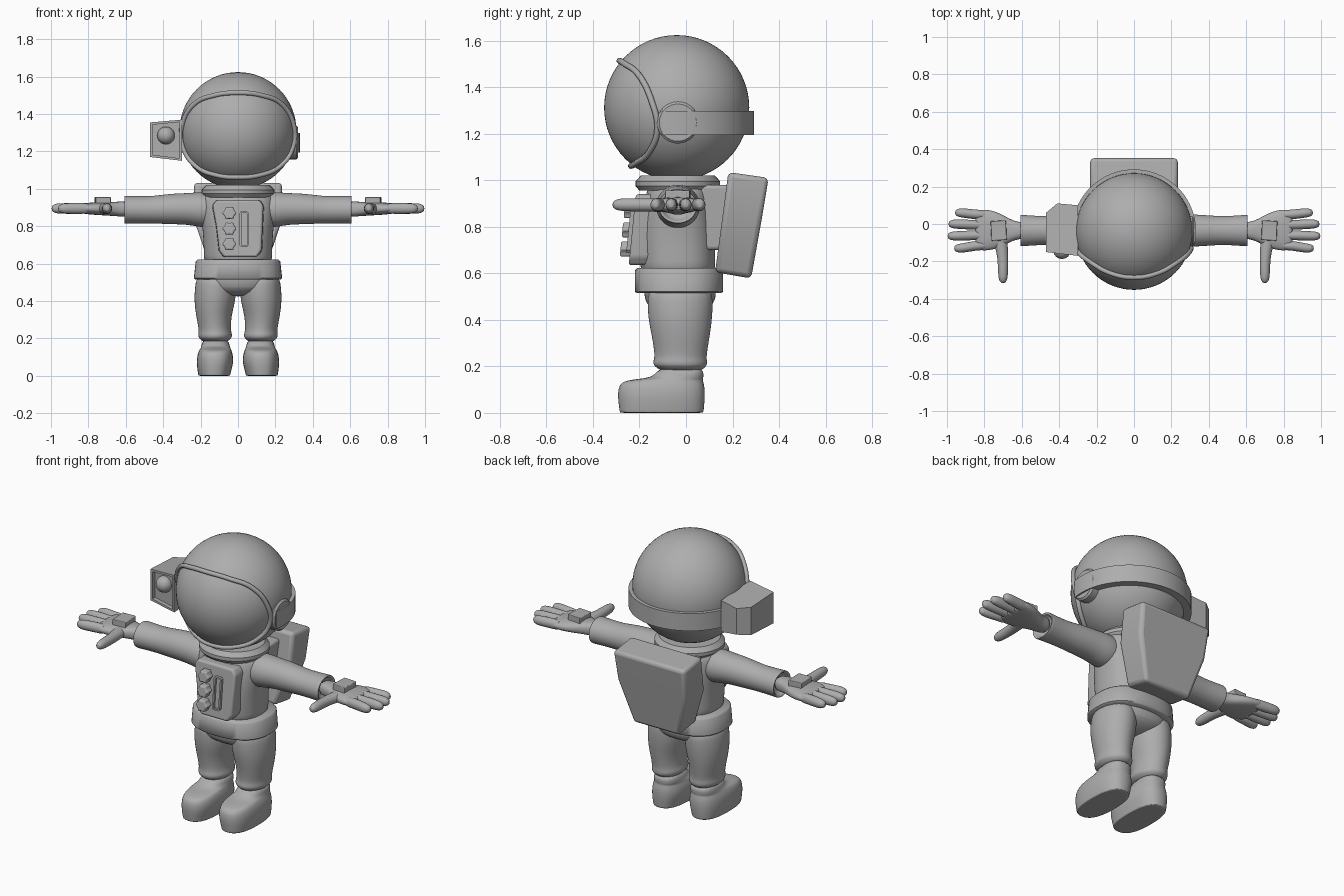
import bpy, bmesh, math
from mathutils import Vector

cube = bpy.data.objects.get("Cube")
if cube:
    bpy.data.objects.remove(cube, do_unlink=True)

grey = bpy.data.materials.new("suit_grey")
grey.use_nodes = True
grey.diffuse_color = (0.42, 0.42, 0.42, 1)
grey.node_tree.nodes["Principled BSDF"].inputs["Base Color"].default_value = grey.diffuse_color


def finish(name, bm, mirror=False, subsurf=0, bevel=0, angle=35):
    """Turn a bmesh into an object with material, modifiers and shading."""
    bmesh.ops.recalc_face_normals(bm, faces=bm.faces)
    mesh = bpy.data.meshes.new(name)
    bm.to_mesh(mesh)
    bm.free()
    mesh.materials.append(grey)
    ob = bpy.data.objects.new(name, mesh)
    bpy.context.collection.objects.link(ob)
    if bevel:
        mod = ob.modifiers.new("Bevel", "BEVEL")
        mod.width, mod.segments = bevel, 3
    if subsurf:
        mod = ob.modifiers.new("Subdivision", "SUBSURF")
        mod.levels = mod.render_levels = subsurf
    if mirror:
        ob.modifiers.new("Mirror", "MIRROR").use_mirror_merge = False
    bpy.ops.object.select_all(action="DESELECT")
    ob.select_set(True)
    bpy.context.view_layer.objects.active = ob
    bpy.ops.object.shade_smooth_by_angle(angle=math.radians(angle))
    return ob


def loft(name, axis, stations, sides=20, power=2.0, **kw):
    """Skin oval rings; a station is (position, centre a, centre b, radius a, radius b)."""
    bm = bmesh.new()
    rings = []
    for pos, ca, cb, ra, rb in stations:
        ring = []
        for i in range(sides):
            t = math.tau * i / sides
            c, s = math.cos(t), math.sin(t)
            a = ca + ra * math.copysign(abs(c) ** (2 / power), c)
            b = cb + rb * math.copysign(abs(s) ** (2 / power), s)
            co = {"X": (pos, a, b), "Y": (a, pos, b), "Z": (a, b, pos)}[axis]
            ring.append(bm.verts.new(co))
        rings.append(ring)
    for lo, hi in zip(rings, rings[1:]):
        for i in range(sides):
            j = (i + 1) % sides
            bm.faces.new((lo[i], lo[j], hi[j], hi[i]))
    bm.faces.new(rings[0])
    bm.faces.new(rings[-1])
    return finish(name, bm, **kw)


def solid(name, near, far, recess=None, **kw):
    """Join two matching polygons; recess = (rim width, depth) sinks the near face."""
    bm = bmesh.new()
    a = [bm.verts.new(p) for p in near]
    b = [bm.verts.new(p) for p in far]
    n = len(a)
    face = bm.faces.new(a)
    bm.faces.new(b[::-1])
    for i in range(n):
        j = (i + 1) % n
        bm.faces.new((a[i], b[i], b[j], a[j]))
    bmesh.ops.recalc_face_normals(bm, faces=bm.faces)
    if recess:
        bmesh.ops.inset_region(bm, faces=[face], thickness=recess[0])
        inner = bmesh.ops.extrude_discrete_faces(bm, faces=[face])["faces"][0]
        bmesh.ops.translate(bm, verts=inner.verts, vec=-inner.normal * recess[1])
    return finish(name, bm, **kw)


def ball(name, centre, radius, segments=48):
    bm = bmesh.new()
    bmesh.ops.create_uvsphere(bm, u_segments=segments, v_segments=segments // 2, radius=radius)
    bmesh.ops.translate(bm, verts=bm.verts, vec=centre)
    return finish(name, bm)


# Helmet with visor rim
HEAD = Vector((0, -0.04, 1.312))
ball("helmet", HEAD, 0.312, 64)
half = [(0, -.30, 1.525), (.13, -.275, 1.51), (.23, -.20, 1.45), (.29, -.145, 1.34),
        (.3, -.125, 1.22), (.24, -.165, 1.11), (.13, -.235, 1.045), (0, -.265, 1.025)]
loop = half + [(-x, y, z) for x, y, z in half[-2:0:-1]]
curve = bpy.data.curves.new("visor_rim", "CURVE")
curve.dimensions = "3D"
curve.bevel_depth, curve.bevel_resolution, curve.resolution_u = 0.013, 3, 8
spline = curve.splines.new("BEZIER")
spline.bezier_points.add(len(loop) - 1)
for pt, co in zip(spline.bezier_points, loop):
    pt.co = HEAD + (Vector(co) - HEAD).normalized() * 0.318
    pt.handle_left_type = pt.handle_right_type = "AUTO"
spline.use_cyclic_u = True
curve.materials.append(grey)
bpy.context.collection.objects.link(bpy.data.objects.new("visor_rim", curve))

# Band around the back of the helmet
bm = bmesh.new()
prev = None
for i in range(49):
    t = math.radians(-11 + 202 * i / 48)
    ring = [bm.verts.new((r * math.cos(t), -0.04 + r * math.sin(t), z))
            for r, z in ((.29, 1.195), (.332, 1.195), (.332, 1.298), (.29, 1.298))]
    if prev:
        for k in range(4):
            m = (k + 1) % 4
            bm.faces.new((prev[k], prev[m], ring[m], ring[k]))
    if i in (0, 48):
        bm.faces.new(ring)
    prev = ring
finish("helmet_band", bm)
loft("ear_disc", "X", [(.26, -.035, 1.248, .09, .09), (.312, -.035, 1.248, .09, .09),
                       (.322, -.035, 1.248, .08, .08)], sides=32)

# Camera box on the right side of the helmet
plan = [(-.30, -.17, 1.15, 1.37), (-.47, -.15, 1.17, 1.355), (-.47, .06, 1.18, 1.345),
        (-.41, .11, 1.185, 1.34), (-.30, .10, 1.17, 1.355)]
bm = bmesh.new()
low = [bm.verts.new((x, y, lo)) for x, y, lo, hi in plan]
high = [bm.verts.new((x, y, hi)) for x, y, lo, hi in plan]
sides = [bm.faces.new((low[i], low[i - 1], high[i - 1], high[i])) for i in range(5)]
bm.faces.new(low)
bm.faces.new(high)
bmesh.ops.recalc_face_normals(bm, faces=bm.faces)
front = sides[1]
bmesh.ops.inset_region(bm, faces=[front], thickness=0.018)
sunk = bmesh.ops.extrude_discrete_faces(bm, faces=[front])["faces"][0]
bmesh.ops.translate(bm, verts=sunk.verts, vec=(0, 0.025, 0))
finish("camera_box", bm)
ball("camera_lens", (-.385, -.14, 1.285), 0.047, 24)

# Torso, collar and belt
loft("torso", "Z", [(.58, 0, -.035, .18, .16), (.64, 0, -.035, .185, .163), (.75, 0, -.04, .187, .168),
                    (.85, 0, -.038, .2, .16), (.92, 0, -.033, .205, .147), (.965, 0, -.03, .195, .135),
                    (.99, 0, -.03, .15, .12)], power=2.4, subsurf=2)
loft("collar", "Z", [(.955, 0, -.035, .18, .165), (.975, 0, -.035, .195, .182), (.995, 0, -.035, .195, .182),
                     (1.02, 0, -.035, .17, .16)], sides=40)
loft("belt", "Z", [(.515, 0, -.03, .228, .182), (.522, 0, -.03, .236, .19), (.612, 0, -.03, .226, .19),
                   (.622, 0, -.03, .216, .18)], sides=48, power=2.4, angle=50)

# Chest panel with knobs and slider slot, leaning with the chest
def lean(x, z, out):
    return (x, -.245 - out + (z - .65) * .1, z)

outline = [(-.115, .94), (.115, .94), (.135, .91), (.125, .67), (.1, .635),
           (-.075, .635), (-.1, .67), (-.115, .8), (-.135, .91)]
solid("chest_panel", [lean(x, z, 0) for x, z in outline],
      [lean(x * 1.04, z, -.09) for x, z in outline], bevel=0.012)
for k, z0 in enumerate((.87, .787, .705)):
    star = []
    for i in range(12):
        r, t = (.04, .029)[i % 2], math.tau * i / 12
        star.append((-.046 + r * math.cos(t), z0 + r * math.sin(t)))
    solid(f"chest_knob_{k + 1}", [lean(x, z, .042) for x, z in star],
          [lean(x, z, -.02) for x, z in star], bevel=0.008)
slot = [(.015, .88), (.05, .88), (.058, .87), (.058, .70), (.05, .69), (.015, .69), (.008, .70), (.008, .87)]
solid("slider_slot", [lean(x, z, .016) for x, z in slot], [lean(x, z, -.02) for x, z in slot],
      recess=(.01, .014))

# Backpack: wide above, tapering below the bend
bm = bmesh.new()
rows = []
for w, yf, zf, yb, zb, wb in ((.235, .182, 1.035, .355, 1.01, .235), (.235, .155, .83, .325, .83, .225),
                              (.155, .125, .605, .28, .578, .15)):
    rows.append([bm.verts.new(p) for p in ((-w, yf, zf), (w, yf, zf), (wb, yb, zb), (-wb, yb, zb))])
for a, b in zip(rows, rows[1:]):
    for i in range(4):
        j = (i + 1) % 4
        bm.faces.new((a[i], a[j], b[j], b[i]))
bm.faces.new(rows[0])
bm.faces.new(rows[-1])
finish("backpack", bm, bevel=0.02)
mount = [(-.13, .70), (.13, .70), (.15, .98), (-.15, .98)]
solid("backpack_mount", [(x, .06, z) for x, z in mount], [(x, .19, z) for x, z in mount], bevel=0.015)

# Sleeves with open cuffs
loft("sleeve", "X", [(.10, -.035, .885, .09, .09), (.2, -.035, .888, .098, .097), (.26, -.035, .893, .09, .085),
                     (.36, -.035, .893, .085, .083), (.45, -.035, .888, .078, .074), (.52, -.035, .888, .079, .074),
                     (.595, -.035, .888, .085, .075), (.608, -.035, .888, .086, .076), (.608, -.035, .888, .07, .062),
                     (.57, -.035, .888, .06, .055)], subsurf=2, mirror=True)

# Gloves: palm, fingers, thumb and back plate
loft("palm", "X", [(.57, -.035, .892, .045, .042), (.64, -.035, .892, .047, .04), (.70, -.035, .893, .085, .036),
                   (.76, -.033, .894, .108, .034), (.82, -.032, .895, .112, .03), (.85, -.032, .895, .1, .022)],
     power=2.5, subsurf=2, mirror=True)
for name, y0, y1, tip in (("little", .05, .06, .955), ("ring", -.005, 0, .99),
                          ("middle", -.06, -.064, .995), ("index", -.115, -.13, .96)):
    loft(name + "_finger", "X", [(.78, y0, .895, .026, .03), (.85, y0, .895, .027, .03),
                                 (tip - .04, y1, .895, .027, .03), (tip - .01, y1, .895, .022, .024),
                                 (tip + .002, y1, .895, .01, .011)], sides=12, subsurf=1, mirror=True)
loft("thumb", "Y", [(-.03, .725, .893, .05, .032), (-.11, .712, .893, .037, .031), (-.17, .70, .894, .03, .029),
                    (-.27, .70, .895, .028, .03), (-.30, .70, .895, .023, .024), (-.317, .70, .895, .01, .011)],
     sides=12, subsurf=1, mirror=True)
plate = [(.68, -.085), (.762, -.09), (.767, .015), (.685, .02)]
solid("hand_plate", [(x, y, .956) for x, y in plate], [(x, y, .91) for x, y in plate], bevel=0.004, mirror=True)

# Trousers
loft("hips", "Z", [(.56, 0, -.03, .2, .15), (.52, 0, -.025, .21, .158), (.47, 0, -.025, .19, .15),
                   (.44, 0, -.03, .13, .11), (.425, 0, -.03, .06, .06)], power=2.3, subsurf=2)
loft("trouser_leg", "Z", [(.55, .118, -.025, .1, .135), (.48, .12, -.025, .112, .143), (.40, .124, -.025, .112, .139),
                          (.32, .13, -.022, .095, .124), (.245, .124, -.023, .086, .112), (.225, .122, -.025, .091, .117),
                          (.205, .122, -.025, .091, .117), (.19, .122, -.022, .075, .1), (.18, .122, -.02, .06, .08)],
     subsurf=2, mirror=True)

# Boots with flat soles
loft("boot", "Z", [(0, .127, -.105, .08, .175), (.001, .127, -.105, .086, .182), (.02, .127, -.105, .089, .184),
                   (.07, .123, -.106, .1, .19), (.115, .122, -.105, .096, .187), (.138, .121, -.098, .086, .172),
                   (.146, .12, -.065, .082, .14), (.155, .12, -.03, .077, .106), (.20, .12, -.02, .07, .097)],
     power=2.5, subsurf=2, mirror=True)
